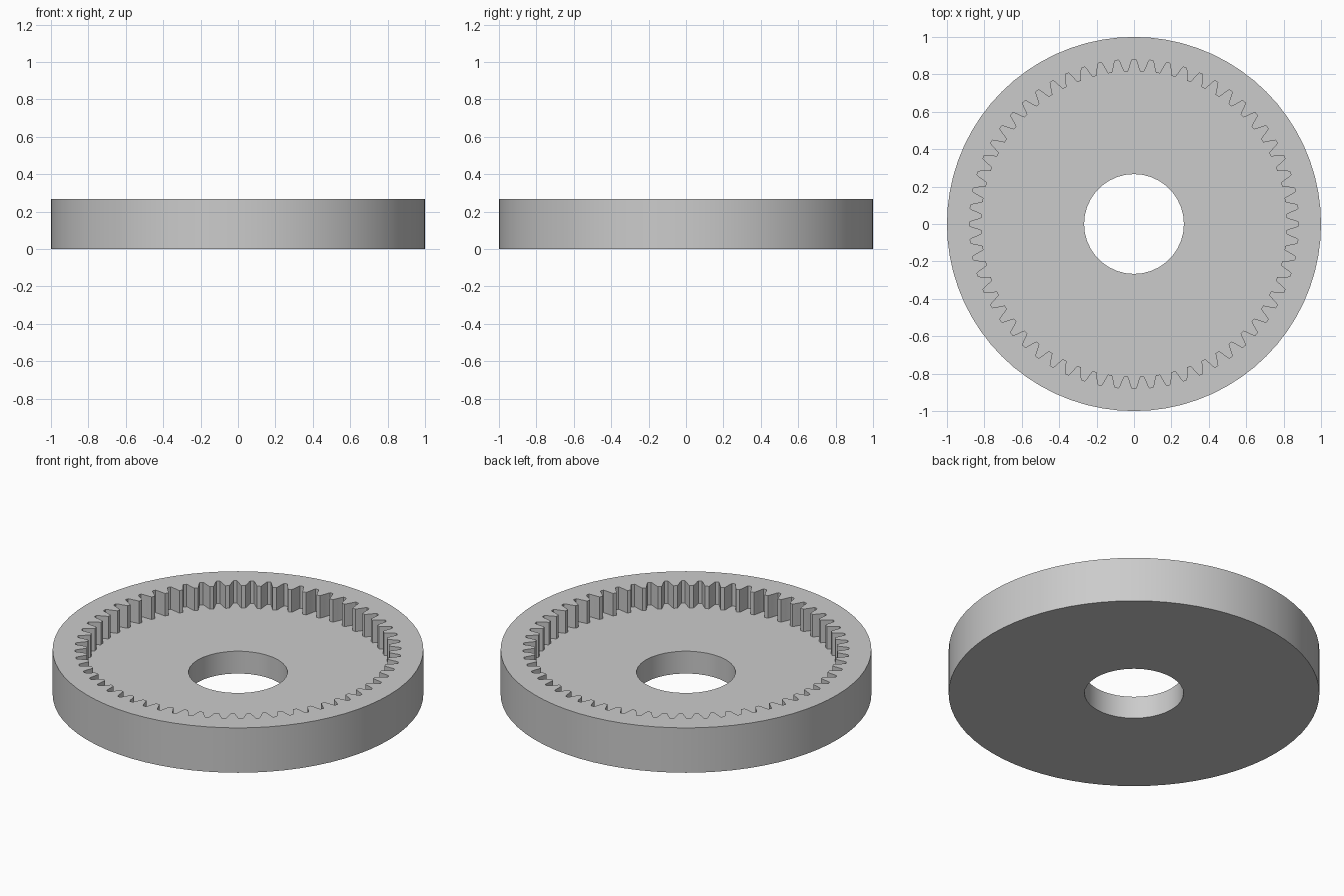
import bpy
import bmesh
from math import cos, sin, pi, tau

cube = bpy.data.objects.get("Cube")
if cube:
    bpy.data.objects.remove(cube)

TEETH = 60
HEIGHT, FLOOR = 0.267, 0.133
OUTER_R, HOLE_R = 1.0, 0.267
ROOT_R, PITCH_R, TIP_R = 0.88, 0.845, 0.817


def circle(radius, sides):
    return [(radius * cos(tau * i / sides), radius * sin(tau * i / sides))
            for i in range(sides)]


def internal_gear_outline():
    # Each tooth gap: radius and half width as a fraction of the tooth pitch
    flank = [(TIP_R, 0.375), (TIP_R + 0.010, 0.325), (PITCH_R, 0.25),
             (ROOT_R - 0.012, 0.165), (ROOT_R, 0.10)]
    gap = [(r, -w) for r, w in flank] + [(r, w) for r, w in reversed(flank)]
    return [(r * cos(tau * (i + w) / TEETH), r * sin(tau * (i + w) / TEETH))
            for i in range(TEETH) for r, w in gap]


def add_loop(bm, outline, z):
    verts = [bm.verts.new((x, y, z)) for x, y in outline]
    edges = [bm.edges.new((v, verts[(i + 1) % len(verts)]))
             for i, v in enumerate(verts)]
    return verts, edges


def add_wall(bm, low, high):
    a, b = low[0], high[0]
    for i in range(len(a)):
        j = (i + 1) % len(a)
        bm.faces.new((a[i], a[j], b[j], b[i]))


def add_cap(bm, outer, inner):
    bmesh.ops.triangle_fill(bm, edges=outer[1] + inner[1], use_beauty=True)


bm = bmesh.new()
rim = circle(OUTER_R, 72)
bore = circle(HOLE_R, 36)
teeth = internal_gear_outline()

# Outlines at each level
rim_low, rim_high = add_loop(bm, rim, 0), add_loop(bm, rim, HEIGHT)
teeth_low, teeth_high = add_loop(bm, teeth, FLOOR), add_loop(bm, teeth, HEIGHT)
bore_low, bore_high = add_loop(bm, bore, 0), add_loop(bm, bore, FLOOR)

# Underside, recessed floor and top of the rim
add_cap(bm, rim_low, bore_low)
add_cap(bm, teeth_low, bore_high)
add_cap(bm, rim_high, teeth_high)

# Outer wall, toothed wall and bore wall
add_wall(bm, rim_low, rim_high)
add_wall(bm, teeth_low, teeth_high)
add_wall(bm, bore_low, bore_high)
bmesh.ops.recalc_face_normals(bm, faces=bm.faces[:])

mesh = bpy.data.meshes.new("ring_gear")
bm.to_mesh(mesh)
bm.free()
gear = bpy.data.objects.new("ring_gear", mesh)
bpy.context.collection.objects.link(gear)

# Plain grey finish
grey = bpy.data.materials.new("light_grey")
grey.use_nodes = True
grey.diffuse_color = (0.6, 0.6, 0.6, 1)
grey.node_tree.nodes["Principled BSDF"].inputs["Base Color"].default_value = (0.6, 0.6, 0.6, 1)
mesh.materials.append(grey)

# Round walls smooth, corners sharp
bpy.ops.object.select_all(action='DESELECT')
gear.select_set(True)
bpy.context.view_layer.objects.active = gear
bpy.ops.object.shade_smooth_by_angle(angle=pi / 9)
